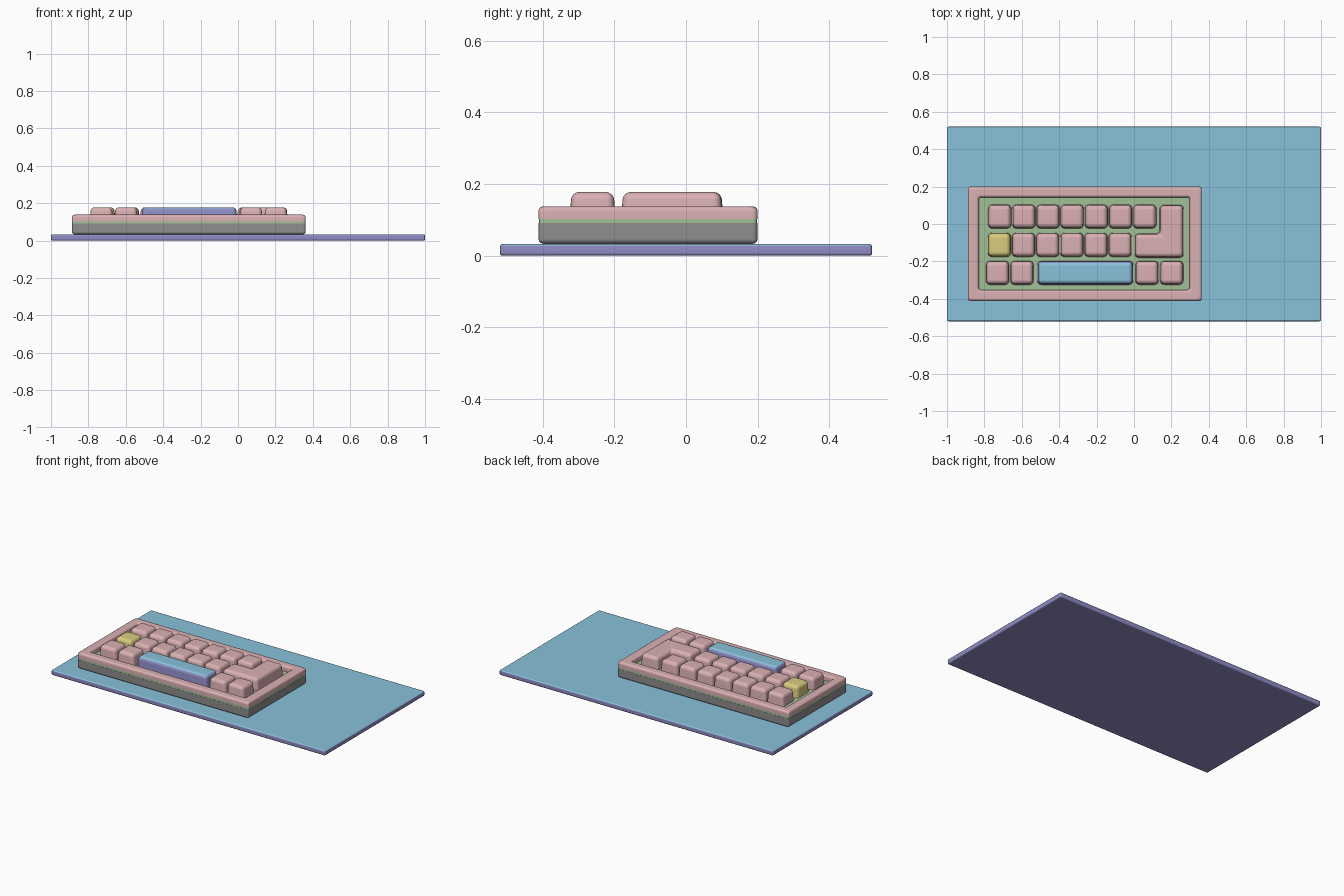
import bpy, bmesh, math
from mathutils import Vector

if "Cube" in bpy.data.objects:
    bpy.data.objects.remove(bpy.data.objects["Cube"])


def material(name, r, g, b):
    # sRGB 0-255 to linear
    m = bpy.data.materials.new(name)
    m.diffuse_color = tuple((c / 255) ** 2.2 for c in (r, g, b)) + (1,)
    m.use_nodes = True
    m.node_tree.nodes["Principled BSDF"].inputs["Base Color"].default_value = m.diffuse_color
    return m


PINK = material("pink", 218, 175, 178)
BLUE = material("sky_blue", 135, 192, 218)
PURPLE = material("purple", 142, 140, 196)
YELLOW = material("yellow", 216, 203, 125)
GREEN = material("sage_green", 160, 192, 150)
GREY = material("grey", 142, 142, 142)


def rect(x0, x1, y0, y1):
    return [(x0, y0), (x1, y0), (x1, y1), (x0, y1)]


def inset(pts, d):
    # move every edge of a counter-clockwise right-angled outline inward
    out = []
    for i, p in enumerate(pts):
        p = Vector(p)
        a = (p - Vector(pts[i - 1])).normalized()
        b = (Vector(pts[(i + 1) % len(pts)]) - p).normalized()
        out.append(p + d * (Vector((-a.y, a.x)) + Vector((-b.y, b.x))))
    return out


def prism(name, pts, z0, z1, mats, bevel, taper=0, hole=None, keep=(), seg=4):
    """Extruded outline with rounded edges; edges lying at a height in keep stay sharp."""
    bm = bmesh.new()
    n = len(pts)

    def loop(outline, z):
        return [bm.verts.new((p[0], p[1], z)) for p in outline]

    def bridge(a, b):
        for i in range(len(a)):
            j = (i + 1) % len(a)
            bm.faces.new((a[i], a[j], b[j], b[i]))

    low, high = loop(pts, z0), loop(inset(pts, taper), z1)
    bridge(low, high)
    if hole:
        hl, hh = loop(hole, z0), loop(hole, z1)
        bridge(high, hh)
        bridge(hh, hl)
        bridge(hl, low)
    else:
        bm.faces.new(high)
        bm.faces.new(low[::-1])
    bmesh.ops.recalc_face_normals(bm, faces=bm.faces[:])
    edges = [e for e in bm.edges
             if not any(all(abs(v.co.z - k) < 1e-5 for v in e.verts) for k in keep)]
    bmesh.ops.bevel(bm, geom=edges, offset=bevel, offset_type='OFFSET',
                    segments=seg, profile=0.5, affect='EDGES', clamp_overlap=True)
    bm.normal_update()
    if len(mats) > 1:  # second material on upward faces
        for f in bm.faces:
            f.material_index = 1 if f.normal.z > 0.7 else 0
    me = bpy.data.meshes.new(name)
    bm.to_mesh(me)
    bm.free()
    for m in mats:
        me.materials.append(m)
    ob = bpy.data.objects.new(name, me)
    bpy.context.collection.objects.link(ob)
    bpy.ops.object.select_all(action='DESELECT')
    ob.select_set(True)
    bpy.context.view_layer.objects.active = ob
    bpy.ops.object.shade_smooth_by_angle(angle=math.radians(40))
    ob.modifiers.new("weighted_normals", 'WEIGHTED_NORMAL').keep_sharp = True
    return ob


# Desk mat
prism("desk_mat", rect(-1, 1, -0.52, 0.52), 0, 0.033, [PURPLE, BLUE], 0.008, seg=3)

# Case: grey tray, green plate, pink rim
CASE = rect(-0.888, 0.362, -0.412, 0.2)
prism("case_tray", CASE, 0.033, 0.091, [GREY], 0.014, keep=(0.091,))
prism("switch_plate", inset(CASE, 0.001), 0.091, 0.103, [GREEN], 0.013, keep=(0.091, 0.103))
prism("case_rim", CASE, 0.103, 0.138, [PINK], 0.014,
      hole=rect(-0.83, 0.298, -0.352, 0.142), keep=(0.103,))

# Keys
Z0, Z1 = 0.101, 0.178


def key(name, pts, mats=(PINK,)):
    prism(name, pts, Z0, Z1, list(mats), 0.022, taper=0.005, keep=(Z0,))


W, PITCH = 0.124, 0.1292
for i in range(7):
    x = -0.78 + i * PITCH
    key(f"top_row_key_{i + 1}", rect(x, x + W, -0.024, 0.104))
for i in range(6):
    x = -0.782 + i * PITCH
    key(f"middle_row_key_{i + 1}", rect(x, x + W, -0.176, -0.047),
        (YELLOW,) if i == 0 else (PINK,))
for i, x in enumerate((-0.792, -0.661, 0.008, 0.14)):
    key(f"bottom_row_key_{i + 1}", rect(x, x + W, -0.325, -0.197))

# L-shaped enter key and the space bar
key("enter_key", [(0.004, -0.181), (0.266, -0.181), (0.266, 0.102),
                  (0.137, 0.102), (0.137, -0.051), (0.004, -0.051)])
key("space_bar", rect(-0.517, -0.004, -0.325, -0.197), (PURPLE, BLUE))
